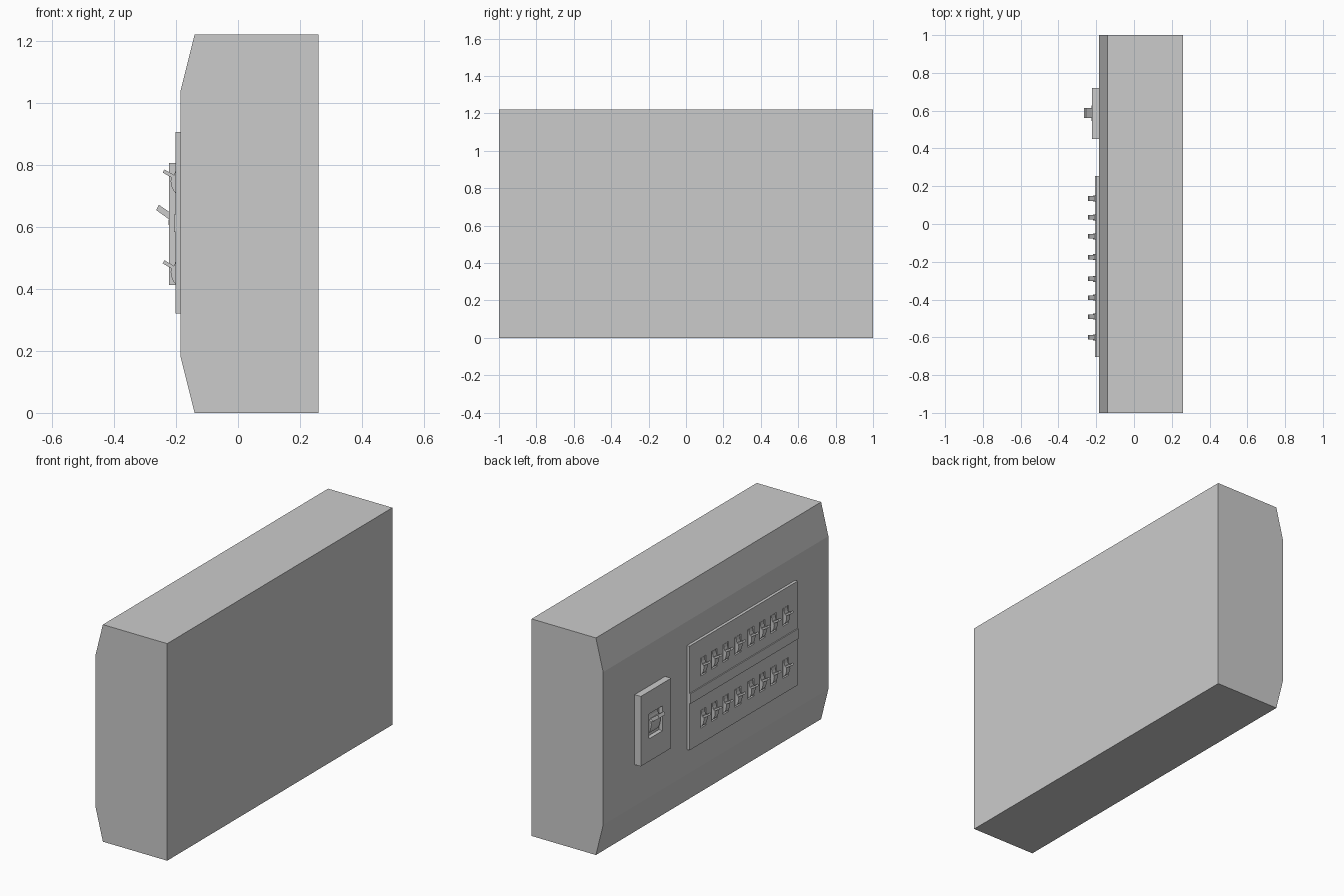
import bpy, bmesh

if "Cube" in bpy.data.objects:
    bpy.data.objects.remove(bpy.data.objects["Cube"])


def add_prism(bm, profile, y0, y1):
    """Extrude an xz profile along y."""
    a = [bm.verts.new((x, y0, z)) for x, z in profile]
    b = [bm.verts.new((x, y1, z)) for x, z in profile]
    n = len(profile)
    bm.faces.new(a)
    bm.faces.new(b[::-1])
    for i in range(n):
        j = (i + 1) % n
        bm.faces.new((a[j], a[i], b[i], b[j]))


def rect(x0, x1, z0, z1):
    return [(x0, z0), (x1, z0), (x1, z1), (x0, z1)]


def make(name, prisms):
    bm = bmesh.new()
    for p in prisms:
        add_prism(bm, *p)
    bmesh.ops.recalc_face_normals(bm, faces=bm.faces)
    me = bpy.data.meshes.new(name)
    bm.to_mesh(me)
    bm.free()
    ob = bpy.data.objects.new(name, me)
    bpy.context.collection.objects.link(ob)
    return ob


def cut(target, prisms):
    cutter = make("recess_cutter", prisms)
    cutter.hide_render = True
    mod = target.modifiers.new("recess", 'BOOLEAN')
    mod.operation = 'DIFFERENCE'
    mod.solver = 'EXACT'
    mod.object = cutter
    bpy.context.view_layer.objects.active = target
    bpy.ops.object.modifier_apply(modifier=mod.name)
    bpy.data.objects.remove(cutter)


# Cabinet with chamfered front edges
make("cabinet", [([(-0.14, 0), (0.26, 0), (0.26, 1.22), (-0.14, 1.22),
                   (-0.185, 1.04), (-0.185, 0.18)], -1, 1)])

# Breaker panel and raised middle strip
panel = make("breaker_panel", [(rect(-0.201, -0.184, 0.32, 0.905), -0.705, 0.255)])
make("panel_strip", [(rect(-0.207, -0.2, 0.583, 0.64), -0.705, 0.255)])

# Main switch plate
plate = make("main_plate", [(rect(-0.223, -0.184, 0.413, 0.806), 0.45, 0.72)])

# Recesses for the switches
columns = [0.135, 0.035, -0.065, -0.175, -0.29, -0.39, -0.49, -0.6]
rows = [0.75, 0.457]
cut(panel, [(rect(-0.25, -0.188, z - 0.05, z + 0.05), y - 0.025, y + 0.025)
            for y in columns for z in rows])
cut(plate, [(rect(-0.25, -0.2, 0.54, 0.68), 0.527, 0.645)])

# Curved rocker and tilted lever profiles, relative to the switch centre
ROCKER = [(-0.187, -0.046), (-0.2, -0.043), (-0.208, -0.034), (-0.214, -0.02),
          (-0.217, -0.004), (-0.216, 0.01), (-0.206, 0.016), (-0.202, 0.03),
          (-0.2, 0.048), (-0.187, 0.048)]
LEVER = [(-0.205, 0.003), (-0.243, 0.025), (-0.237, 0.035), (-0.2, 0.013)]


def moved(profile, z):
    return [(x, pz + z) for x, pz in profile]


# Sixteen small switches
for r, z in enumerate(rows):
    for c, y in enumerate(columns):
        make(f"switch_{r + 1}_{c + 1}", [(moved(ROCKER, z), y - 0.016, y + 0.016),
                                         (moved(LEVER, z), y - 0.012, y + 0.012)])

# Main switch
make("main_switch", [
    ([(-0.198, 0.552), (-0.208, 0.56), (-0.218, 0.58), (-0.224, 0.61), (-0.223, 0.628),
      (-0.212, 0.636), (-0.207, 0.655), (-0.205, 0.672), (-0.198, 0.672)], 0.545, 0.628),
    ([(-0.208, 0.614), (-0.264, 0.654), (-0.255, 0.671), (-0.202, 0.634)], 0.56, 0.615)])
